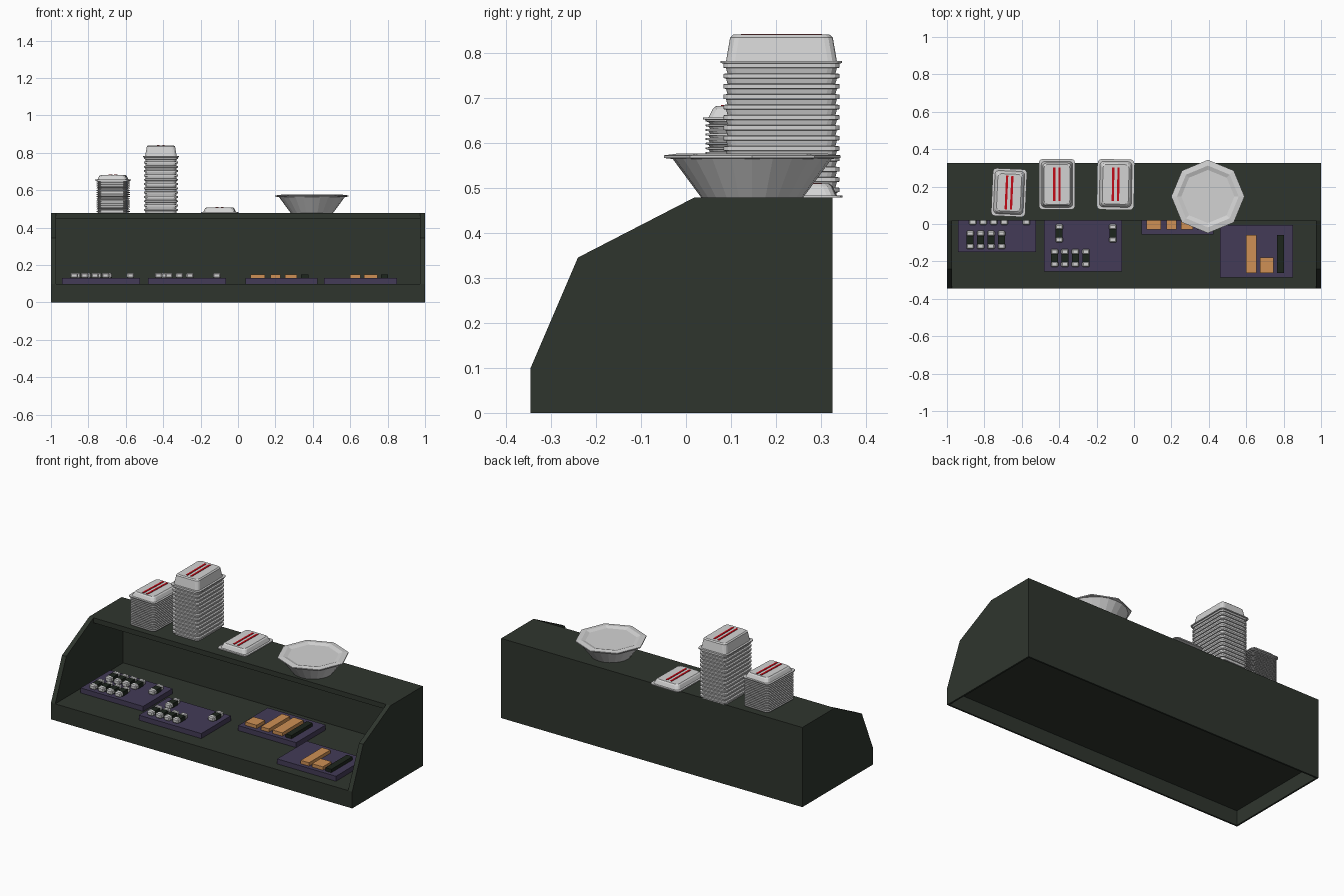
import bpy, bmesh
from math import sin, cos, pi, radians
from mathutils import Matrix, Vector

if "Cube" in bpy.data.objects:
    bpy.data.objects.remove(bpy.data.objects["Cube"])


def material(name, r, g, b):
    m = bpy.data.materials.new(name)
    m.use_nodes = True
    m.diffuse_color = (r, g, b, 1)
    node = m.node_tree.nodes["Principled BSDF"]
    node.inputs["Base Color"].default_value = (r, g, b, 1)
    node.inputs["Roughness"].default_value = 0.8
    return m


GREEN = material("dark_green", 0.028, 0.036, 0.027)
WHITE = material("off_white", 0.65, 0.65, 0.65)
PURPLE = material("slate_purple", 0.056, 0.044, 0.095)
ORANGE = material("salmon_orange", 0.62, 0.28, 0.09)
BLACK = material("seaweed_black", 0.012, 0.018, 0.012)
RED = material("red", 0.55, 0.003, 0.008)


def finish(bm, name, mat):
    bmesh.ops.recalc_face_normals(bm, faces=bm.faces)
    mesh = bpy.data.meshes.new(name)
    bm.to_mesh(mesh)
    bm.free()
    mesh.materials.append(mat)
    ob = bpy.data.objects.new(name, mesh)
    bpy.context.collection.objects.link(ob)
    return ob


def boxes(name, mat, spans, bevel=0):
    """One object from boxes given as (x0, x1, y0, y1, z0, z1)."""
    bm = bmesh.new()
    for x0, x1, y0, y1, z0, z1 in spans:
        centre = Vector((x0 + x1, y0 + y1, z0 + z1)) / 2
        size = Matrix.Diagonal((x1 - x0, y1 - y0, z1 - z0, 1))
        bmesh.ops.create_cube(bm, size=1, matrix=Matrix.Translation(centre) @ size)
    ob = finish(bm, name, mat)
    if bevel:
        mod = ob.modifiers.new("bevel", "BEVEL")
        mod.width = bevel
        mod.segments = 1
    return ob


def loft(name, mat, rings):
    """Skin closed rings of equal length, capped at both ends."""
    bm = bmesh.new()
    loops = [[bm.verts.new(p) for p in ring] for ring in rings]
    for a, b in zip(loops, loops[1:]):
        for i in range(len(a)):
            j = (i + 1) % len(a)
            bm.faces.new((a[i], a[j], b[j], b[i]))
    bm.faces.new(loops[0][::-1])
    bm.faces.new(loops[-1])
    return finish(bm, name, mat)


def rounded_rect(w, d, r, z):
    ring = []
    for k, (sx, sy) in enumerate(((1, 1), (-1, 1), (-1, -1), (1, -1))):
        for s in range(4):
            a = (k + s / 3) * pi / 2
            ring.append((sx * (w / 2 - r) + r * cos(a), sy * (d / 2 - r) + r * sin(a), z))
    return ring


def circle(r, z, sides):
    return [(r * cos(2 * pi * i / sides), r * sin(2 * pi * i / sides), z) for i in range(sides)]


# Counter: open-bottomed plinth, floor, back and top
FRONT, BACK, FLOOR, TOP = -0.345, 0.325, 0.1, 0.478
boxes("plinth", GREEN, [
    (-1, 1, FRONT, FRONT + 0.01, 0, 0.092),
    (-1, 1, BACK - 0.01, BACK, 0, 0.092),
    (-1, -0.99, FRONT, BACK, 0, 0.092),
    (0.99, 1, FRONT, BACK, 0, 0.092)])
boxes("counter_floor", GREEN, [(-1, 1, FRONT, BACK, 0.088, FLOOR)])
boxes("back_panel", GREEN, [(-0.98, 0.98, 0.3, BACK, FLOOR, TOP)])
boxes("top_shelf", GREEN, [(-0.98, 0.98, 0.018, BACK, TOP - 0.03, TOP)])

# Sloped side panels
profile = [(FRONT, FLOOR), (-0.24, 0.345), (0.018, TOP), (BACK, TOP), (BACK, FLOOR)]
for name, x0, x1 in (("right_panel", -1, -0.972), ("left_panel", 0.972, 1)):
    loft(name, GREEN, [[(x, y, z) for y, z in profile] for x in (x0, x1)])

# Serving trays
TRAY = 0.13
trays = [(-0.94, -0.525, -0.15), (-0.48, -0.065, -0.255),
         (0.04, 0.425, -0.055), (0.46, 0.85, -0.285)]
for i, (x0, x1, y0) in enumerate(trays):
    boxes(f"tray_{i + 1}", PURPLE, [(x0, x1, y0, y0 + 0.28, FLOOR, TRAY)])


# Rice rolls: two white ends with a dark wrap between
def rolls(name, places):
    ends, wraps = [], []
    for x, y in places:
        for s in (-1, 1):
            c = y + s * 0.034
            ends.append((x - 0.02, x + 0.02, c - 0.015, c + 0.015, TRAY, TRAY + 0.028))
        wraps.append((x - 0.019, x + 0.019, y - 0.024, y + 0.024, TRAY, TRAY + 0.025))
    boxes(name + "_rice", WHITE, ends, 0.006)
    boxes(name + "_wrap", BLACK, wraps)


row = [i * 0.056 for i in range(4)]
rolls("first_rolls", [(-0.876 + d, -0.085) for d in row]
      + [(-0.862 + d, 0.044) for d in row] + [(-0.575, 0.044)])
rolls("second_rolls", [(-0.425 + d, -0.182) for d in row]
      + [(-0.4, -0.05), (-0.113, -0.05)])

# Fish slices and dark bars
Z = (TRAY, TRAY + 0.02)
boxes("third_tray_fish", ORANGE, [(0.068, 0.145, -0.03, 0.05, *Z),
                                  (0.173, 0.226, -0.03, 0.17, *Z),
                                  (0.25, 0.315, -0.03, 0.17, *Z)])
boxes("fourth_tray_fish", ORANGE, [(0.6, 0.655, -0.262, -0.06, *Z),
                                   (0.675, 0.747, -0.262, -0.18, *Z)])
boxes("dark_bars", BLACK, [(0.338, 0.376, -0.03, 0.17, *Z),
                           (0.764, 0.803, -0.262, -0.06, *Z)])


# Stacked takeaway boxes with a lid and printed stripes
def stack(name, x, y, w, d, tiers, step, lid, turn):
    rings, z = [], TOP
    for _ in range(tiers):
        for inset, h in ((0.03, 0), (0.024, 0.5), (0.012, 0.55), (0.012, 0.95)):
            rings.append(rounded_rect(w - inset, d - inset, 0.02, z + h * step))
        z += step
    rings += [rounded_rect(w - i, d - i, 0.02, z + h) for i, h in
              ((0, 0), (0, 0.005), (0.024, 0.005), (0.042, lid - 0.006), (0.056, lid))]
    body = loft(name, WHITE, rings)
    top = z + lid
    marks = boxes(name + "_stripes", RED, [
        (s - 0.006, s + 0.006, -0.09, 0.09, top, top + 0.002) for s in (-0.014, 0.014)])
    for ob in (body, marks):
        ob.location = (x, y, 0)
        ob.rotation_euler.z = radians(turn)


stack("short_stack", -0.668, 0.168, 0.183, 0.255, 17, 0.0102, 0.03, -2.5)
stack("tall_stack", -0.412, 0.212, 0.193, 0.27, 13, 0.023, 0.063, 0)
stack("single_box", -0.098, 0.212, 0.195, 0.268, 0, 0, 0.031, -1)

# Bowl with an octagonal lid
bowl = loft("bowl", WHITE, [circle(r, z, 24) for r, z in ((0.113, TOP), (0.178, 0.566))])
lid = loft("bowl_lid", WHITE, [circle(r, z, 8) for r, z in (
    (0.178, 0.564), (0.196, 0.566), (0.196, 0.572), (0.165, 0.576), (0.142, 0.568))])
for ob in (bowl, lid):
    ob.location = (0.395, 0.147, 0)
